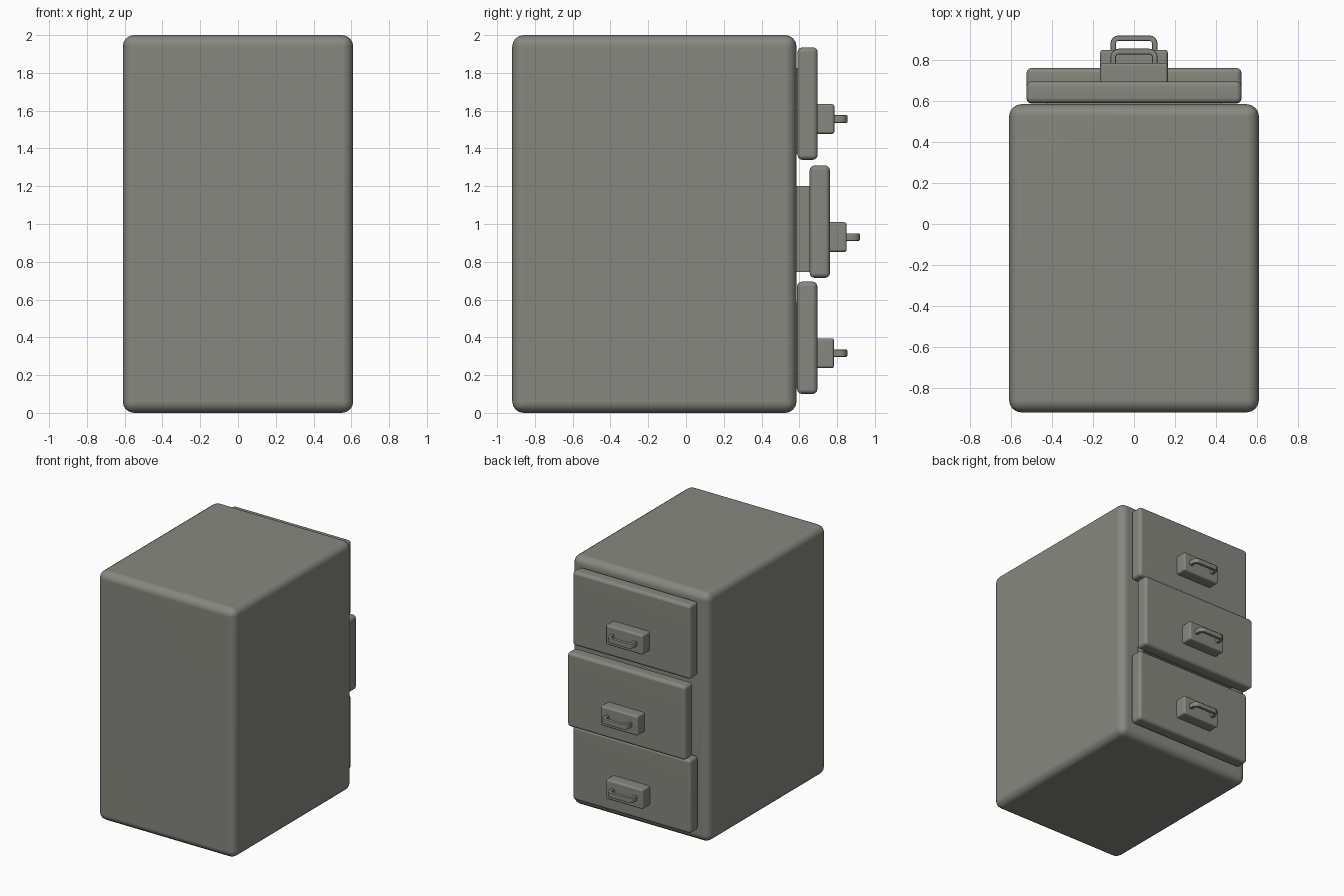
import bpy, bmesh, math

if "Cube" in bpy.data.objects:
    bpy.data.objects.remove(bpy.data.objects["Cube"])

paint = bpy.data.materials.new("olive grey paint")
paint.diffuse_color = (0.24, 0.245, 0.212, 1)
paint.use_nodes = True
paint.node_tree.nodes["Principled BSDF"].inputs["Base Color"].default_value = paint.diffuse_color


def make_object(name, bm):
    bmesh.ops.recalc_face_normals(bm, faces=bm.faces[:])
    mesh = bpy.data.meshes.new(name)
    bm.to_mesh(mesh)
    bm.free()
    mesh.materials.append(paint)
    ob = bpy.data.objects.new(name, mesh)
    bpy.context.collection.objects.link(ob)
    return ob


def box_bm(lo, hi):
    bm = bmesh.new()
    bmesh.ops.create_cube(bm, size=1)
    for v in bm.verts:
        v.co = [(lo[i] + hi[i]) / 2 + v.co[i] * (hi[i] - lo[i]) for i in range(3)]
    return bm


def activate(ob):
    bpy.ops.object.select_all(action='DESELECT')
    ob.select_set(True)
    bpy.context.view_layer.objects.active = ob


def round_edges(ob, width, segments):
    activate(ob)
    mod = ob.modifiers.new("round", 'BEVEL')
    mod.width, mod.segments = width, segments
    mod.limit_method, mod.angle_limit = 'ANGLE', math.radians(50)
    bpy.ops.object.modifier_apply(modifier=mod.name)


def smooth(ob):
    activate(ob)
    bpy.ops.object.shade_smooth_by_angle(angle=math.radians(40))
    mod = ob.modifiers.new("flat faces", 'WEIGHTED_NORMAL')
    mod.keep_sharp = True


def tray(name, y, z):
    # open-topped drawer box behind the front panel
    bm = box_bm((-0.43, -0.75, z + 0.03), (0.43, y + 0.02, z + 0.485))
    top = max(bm.faces, key=lambda f: f.calc_center_median().z)
    bmesh.ops.inset_region(bm, faces=[top], thickness=0.05)
    down = bmesh.ops.extrude_face_region(bm, geom=[top])
    for v in down["geom"]:
        if isinstance(v, bmesh.types.BMVert):
            v.co.z -= 0.42
    bmesh.ops.delete(bm, geom=[top], context='FACES_ONLY')
    return make_object(name, bm)


def pull(name, y, z):
    # U-shaped bar: rectangular section swept around two rounded corners
    half, depth, r, t, h = 0.115, 0.07, 0.04, 0.027, 0.02
    pairs = [((-half, -0.01), (-half + t, -0.01))]
    for cx, start in ((-half + r, 180), (half - r, 90)):
        for i in range(5):
            a = math.radians(start - i * 22.5)
            c, s = math.cos(a), math.sin(a)
            pairs.append(((cx + r * c, depth - r + r * s),
                          (cx + (r - t) * c, depth - r + (r - t) * s)))
    pairs.append(((half, -0.01), (half - t, -0.01)))
    bm = bmesh.new()
    rings = []
    for o, n in pairs:
        rings.append([bm.verts.new((p[0], y + p[1], z + dz))
                      for p, dz in ((o, -h), (o, h), (n, h), (n, -h))])
    for a, b in zip(rings, rings[1:]):
        for i in range(4):
            j = (i + 1) % 4
            bm.faces.new((a[i], a[j], b[j], b[i]))
    bm.faces.new(rings[0])
    bm.faces.new(rings[-1])
    return make_object(name, bm)


# cabinet shell
cabinet = make_object("cabinet_body", box_bm((-0.61, -0.92, 0), (0.61, 0.585, 2)))
round_edges(cabinet, 0.06, 4)

# drawers: name, y of the panel's inner face, z of its lower edge
for name, y, z in (("bottom", 0.588, 0.10), ("middle", 0.655, 0.715), ("top", 0.59, 1.34)):
    # opening in the cabinet
    cutter = make_object("opening_cutter", box_bm((-0.45, -0.82, z + 0.02), (0.45, 0.8, z + 0.53)))
    cutter.hide_render = True
    activate(cabinet)
    mod = cabinet.modifiers.new("opening", 'BOOLEAN')
    mod.operation, mod.object, mod.solver = 'DIFFERENCE', cutter, 'EXACT'
    bpy.ops.object.modifier_apply(modifier=mod.name)
    bpy.data.objects.remove(cutter)

    # front panel, tray, handle plate and pull bar
    panel = make_object(name + "_drawer_front", box_bm((-0.525, y, z), (0.525, y + 0.107, z + 0.595)))
    round_edges(panel, 0.025, 3)
    smooth(panel)
    tray(name + "_drawer_tray", y, z)
    plate = make_object(name + "_handle_plate",
                        box_bm((-0.165, y + 0.09, z + 0.137), (0.165, y + 0.196, z + 0.295)))
    round_edges(plate, 0.014, 3)
    smooth(plate)
    bar = pull(name + "_handle_bar", y + 0.196, z + 0.216)
    round_edges(bar, 0.006, 2)
    smooth(bar)

smooth(cabinet)
